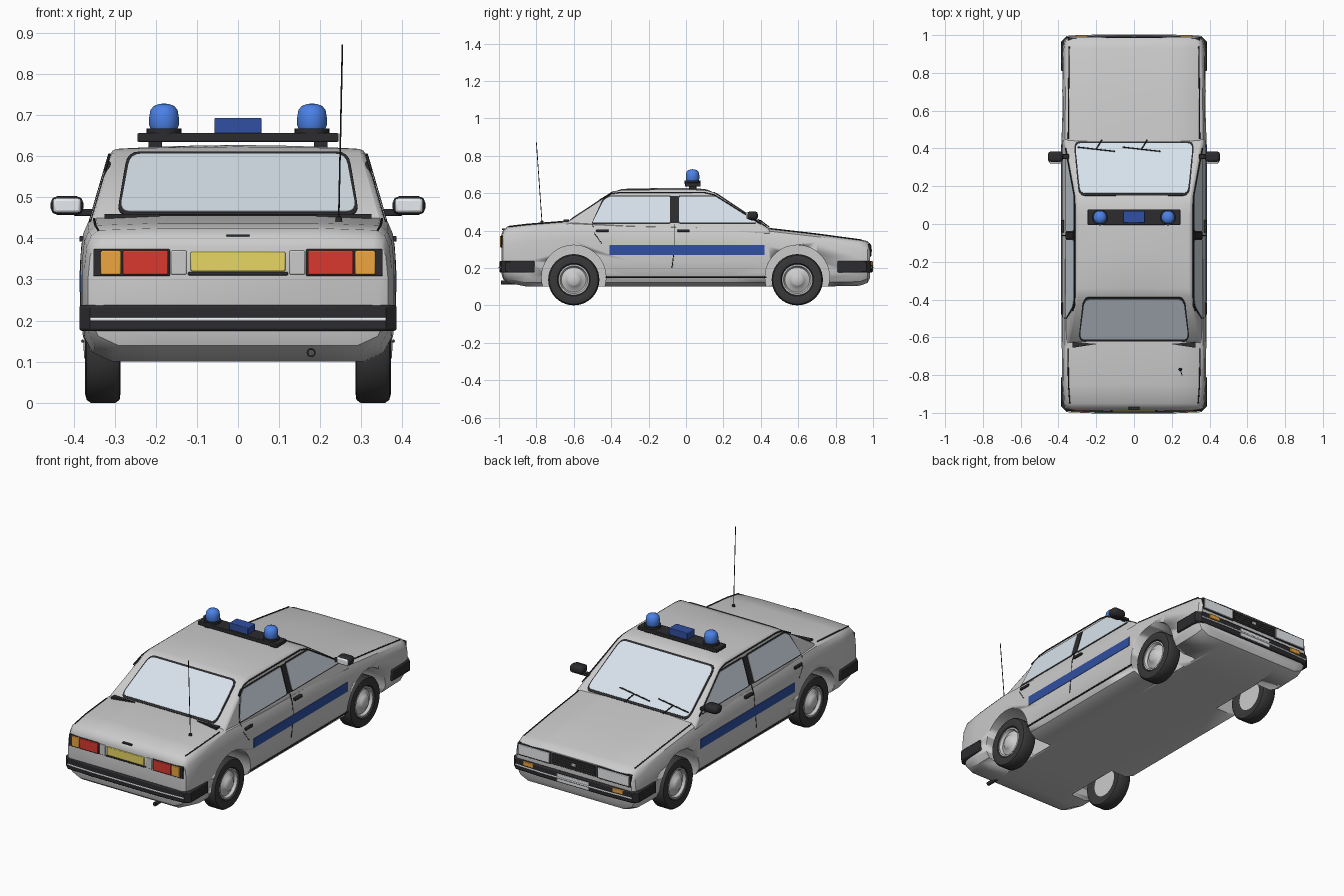
import bpy, bmesh, math
from mathutils import Vector

if "Cube" in bpy.data.objects:
    bpy.data.objects.remove(bpy.data.objects["Cube"])

def mat(name, r, g, b):
    m = bpy.data.materials.new(name)
    m.diffuse_color = (r, g, b, 1)
    m.use_nodes = True
    m.node_tree.nodes["Principled BSDF"].inputs["Base Color"].default_value = m.diffuse_color
    return m

DARK = mat("dark_trim", .025, .025, .028)
TYRE = mat("rubber", .04, .04, .042)
GLASS = mat("glass", .68, .76, .83)
BLUE = mat("stripe_blue", .03, .08, .36)
LAMP = mat("beacon_blue", .07, .22, .8)
RED = mat("red_lens", .7, .04, .03)
AMBER = mat("amber_lens", .85, .38, .05)
YELLOW = mat("yellow_plate", .8, .68, .13)
WHITE = mat("clear_lens", .8, .83, .86)

def finish(name, bm, m=None, bevel=0, seg=2):
    bmesh.ops.recalc_face_normals(bm, faces=bm.faces)
    me = bpy.data.meshes.new(name)
    bm.to_mesh(me)
    bm.free()
    o = bpy.data.objects.new(name, me)
    bpy.context.collection.objects.link(o)
    if m:
        me.materials.append(m)
    if bevel:
        b = o.modifiers.new("bevel", 'BEVEL')
        b.width, b.segments, b.limit_method = bevel, seg, 'ANGLE'
    bpy.ops.object.select_all(action='DESELECT')
    o.select_set(True)
    bpy.context.view_layer.objects.active = o
    bpy.ops.object.shade_smooth_by_angle(angle=math.radians(35))
    return o

def box(name, x, y, z, m=None, bevel=.003):
    bm = bmesh.new()
    bmesh.ops.create_cube(bm, size=1)
    for v in bm.verts:
        v.co = [a[0] + (c + .5) * (a[1] - a[0]) for c, a in zip(v.co, (x, y, z))]
    return finish(name, bm, m, bevel)

def loft(name, rings, m=None, bevel=0, closed=True, caps=True):
    bm = bmesh.new()
    vs = [[bm.verts.new(p) for p in r] for r in rings]
    n = len(vs[0])
    for a, b in zip(vs, vs[1:]):
        for i in range(n if closed else n - 1):
            bm.faces.new((a[i], a[(i + 1) % n], b[(i + 1) % n], b[i]))
    if caps:
        bm.faces.new(vs[0])
        bm.faces.new(vs[-1])
    return finish(name, bm, m, bevel)

def rounded(pts, r, n=4):
    out = []
    for i, p in enumerate(pts):
        p = Vector(p)
        a = p + (Vector(pts[i - 1]) - p).normalized() * r
        b = p + (Vector(pts[(i + 1) % len(pts)]) - p).normalized() * r
        for k in range(n + 1):
            t = k / n
            out.append(a * (1 - t) ** 2 + p * 2 * t * (1 - t) + b * t * t)
    return out

# slab: 2D outline mapped onto a surface, with thickness h0..h1
def slab(name, pts, fn, h0, h1, m, r=0):
    pts = rounded(pts, r) if r else pts
    return loft(name, [[fn(p[0], p[1], h) for p in pts] for h in (h0, h1)], m)

def grow(pts, d):
    c = [sum(p[i] for p in pts) / len(pts) for i in (0, 1)]
    return [[p[i] + math.copysign(d, p[i] - c[i]) for i in (0, 1)] for p in pts]

def lathe(name, prof, centre, axis, m=None, n=40):
    rings = []
    for k in range(n + 1):
        a = 2 * math.pi * k / n
        c, s = math.cos(a), math.sin(a)
        rings.append([Vector(centre) + (Vector((h, r * c, r * s)) if axis == 'x' else
                      Vector((r * c, h, r * s)) if axis == 'y' else Vector((r * c, r * s, h)))
                      for r, h in prof])
    o = loft(name, rings, m, closed=False, caps=False)
    bm = bmesh.new()
    bm.from_mesh(o.data)
    bmesh.ops.remove_doubles(bm, verts=bm.verts, dist=1e-5)
    bmesh.ops.recalc_face_normals(bm, faces=bm.faces)
    bm.to_mesh(o.data)
    bm.free()
    return o

def rod(name, pts, r, m=DARK):
    cu = bpy.data.curves.new(name, 'CURVE')
    cu.dimensions, cu.bevel_depth, cu.bevel_resolution, cu.use_fill_caps = '3D', r, 1, True
    sp = cu.splines.new('POLY')
    sp.points.add(len(pts) - 1)
    for q, p in zip(sp.points, pts):
        q.co = (*p, 1)
    cu.materials.append(m)
    o = bpy.data.objects.new(name, cu)
    bpy.context.collection.objects.link(o)

# Lower body: stations of (y, half width, bottom, top)
stations = [(-.987, .345, .17, .378), (-.978, .365, .14, .402), (-.95, .374, .12, .425), (-.85, .38, .1, .437),
            (-.62, .383, .1, .455), (-.3, .383, .1, .44), (.2, .383, .1, .43), (.44, .383, .1, .415),
            (.7, .38, .1, .385), (.93, .377, .105, .354), (.97, .37, .12, .343), (.985, .355, .15, .33)]

def section(y, w, b, t):
    half = [(.5, b), (.8, b), (.93, b + .022), (.985, b + .06), (1, .235), (1, t - .1), (.985, t - .045),
            (.955, t - .018), (.9, t - .005), (.5, t)]
    return [(w * f, y, z) for f, z in half] + [(-w * f, y, z) for f, z in reversed(half)]

body = loft("lower_body", [section(*s) for s in stations])
for s in (-1, 1):
    for y in (-.6, .595):
        cut = lathe("arch_cutter", [(0, -.16), (.172, -.16), (.172, .16), (0, .16)], (s * .37, y, .15), 'x')
        mod = body.modifiers.new("arch", 'BOOLEAN')
        mod.object, mod.solver = cut, 'EXACT'
        bpy.context.view_layer.objects.active = body
        bpy.ops.object.modifier_apply(modifier=mod.name)
        bpy.data.objects.remove(cut)

# Cabin: side profile with leaning sides and crowned roof
def xs(z):
    return .37 - (z - .40) * .29

profile = [(-.66, .40, 0), (-.635, .445, 0), (-.388, .608, 0), (-.34, .617, .006), (-.15, .617, .01),
           (.05, .617, .01), (.11, .614, .006), (.153, .602, 0), (.44, .412, 0), (.46, .38, 0)]
us = (-1, -.9, -.6, -.3, 0, .3, .6, .9, 1)
loft("cabin", [[(u * xs(z), y, z + c * (1 - u * u)) for y, z, c in profile] for u in us], None, .012)

# Front and rear screens with rubber seals
def screen(p, q):
    (y0, z0), (y1, z1) = p, q
    n = Vector((0, z1 - z0, y0 - y1)).normalized()
    n = n if n.z > 0 else -n
    return lambda x, z, h: Vector((x, y0 + (z - z0) / (z1 - z0) * (y1 - y0), z)) + n * h

front_fn = screen((.44, .412), (.153, .602))
rear_fn = screen((-.635, .445), (-.388, .608))
for name, fn, pts in (("windscreen", front_fn, [(-.312, .422), (.312, .422), (.285, .597), (-.285, .597)]),
                      ("rear_window", rear_fn, [(-.288, .462), (.288, .462), (.262, .602), (-.262, .602)])):
    slab(name + "_seal", grow(pts, .007), fn, -.01, .003, DARK, .03)
    slab(name, pts, fn, -.01, .005, GLASS, .026)
for x in (-.3, -.06):
    rod("wiper", [front_fn(x, .437, .009), front_fn(x + .2, .452, .009)], .003)
    rod("wiper_arm", [(x + .13, .445, .418), front_fn(x + .1, .445, .012)], .003)

rear_glass = [(-.5, .442), (-.085, .442), (-.085, .582), (-.41, .582), (-.44, .562)]
front_glass = [(-.037, .442), (.375, .442), (.35, .463), (.16, .582), (-.037, .582)]
for s in (-1, 1):
    side = lambda y, z, h, s=s: (s * (xs(z) + h), y, z)
    flat = lambda y, z, h, s=s: (s * h, y, z)
    # Side windows, pillar, door seams
    for name, pts in (("rear_door", rear_glass), ("front_door", front_glass)):
        slab(name + "_seal", grow(pts, .006), side, -.01, .002, DARK, .012)
        slab(name + "_window", pts, side, -.01, .004, GLASS, .01)
    slab("centre_pillar", [(-.079, .44), (-.043, .44), (-.043, .584), (-.079, .584)], side, -.01, .005, DARK)
    rod("door_seam", [(s * .363, -.06, .435), (s * .377, -.06, .39), (s * .383, -.06, .32), (s * .382, -.075, .2)], .0025)
    rod("rear_door_seam", [(s * .365, -.5, .435), (s * .379, -.49, .385), (s * .383, -.45, .33)], .002)
    rod("drip_rail", [(s * (xs(z) + .002), y, z) for y, z in
                      ((-.46, .565), (-.4, .597), (-.35, .604), (.1, .603), (.15, .592), (.4, .435))], .0035)
    slab("side_stripe", [(-.41, .27), (.42, .27), (.42, .322), (-.41, .322)], flat, .37, .3855, BLUE)
    rod("sill_trim", [(s * .378, -.43, .15), (s * .378, .43, .15)], .004)
    for y in (-.48, -.045):
        box("door_handle", (s * .365, s * .386), (y, y + .065), (.392, .406), DARK)
    # Lid edge seams
    rod("bonnet_seam", [(s * .348, .45, .41), (s * .346, .7, .381), (s * .343, .94, .349)], .003)
    rod("boot_seam", [(s * .35, -.66, .447), (s * .347, -.85, .432), (s * .34, -.95, .42)], .003)
    slab("deck_vent", [(s * .19, -.635), (s * .325, -.625), (s * .325, -.655)],
         lambda x, y, h: (x, y, h), .44, .459, DARK)
    slab("pillar_vent", [(-.46, .53), (-.44, .53), (-.41, .565), (-.425, .565)], side, -.01, .003, DARK)
    # Door mirror
    box("mirror_arm", (s * .345, s * .4), (.345, .37), (.455, .472), DARK)
    box("mirror_shell", (s * .376, s * .456), (.325, .385), (.457, .503), DARK, .017)
    box("mirror_glass", (s * .383, s * .449), (.321, .335), (.463, .497), WHITE, .006)
    # Tail lamps, headlamps and indicators
    box("tail_lamp_housing", (s * .165, s * .352), (-.989, -.93), (.308, .374), DARK)
    box("tail_lamp_red", (s * .17, s * .28), (-.995, -.95), (.312, .37), RED)
    box("tail_lamp_amber", (s * .285, s * .334), (-.995, -.95), (.312, .37), AMBER)
    box("reverse_lamp", (s * .125, s * .163), (-.992, -.95), (.312, .37))
    box("headlamp_surround", (s * .14, s * .35), (.94, .988), (.258, .327), DARK)
    box("headlamp", (s * .15, s * .342), (.95, .993), (.265, .321), WHITE)
    box("indicator", (s * .245, s * .31), (.95, 1.0), (.212, .236), AMBER)
    # Roof beacon
    box("bar_foot", (s * .185, s * .218), (.015, .055), (.605, .64), DARK)
    lathe("beacon_base", [(0, .65), (.042, .65), (.042, .667), (0, .667)], (s * .18, .035, 0), 'z', DARK)
    lathe("beacon_dome", [(0, .665), (.032, .665), (.036, .675), (.036, .695), (.033, .712), (.025, .722),
                          (.012, .727), (0, .728)], (s * .18, .035, 0), 'z', LAMP)
    # Wheels
    for y in (-.6, .595):
        lathe("tyre", [(.08, -.03), (.115, -.042), (.13, -.04), (.137, -.03), (.137, .03), (.13, .04),
                       (.115, .044), (.088, .04), (.08, .025)], (s * .328, y, .137), 'x', TYRE) if s > 0 else \
            lathe("tyre", [(.08, .03), (.115, .042), (.13, .04), (.137, .03), (.137, -.03), (.13, -.04),
                           (.115, -.044), (.088, -.04), (.08, -.025)], (s * .328, y, .137), 'x', TYRE)
        lathe("wheel_rim", [(0, s * -.03), (.082, s * -.03), (.082, s * .036), (.074, s * .036), (.066, s * .022),
                            (.045, s * .03), (.036, s * .04), (.028, s * .046), (0, s * .048)],
              (s * .328, y, .137), 'x')

# Bumpers: U shapes wrapping the corners, with a pale strip
outer = [(-.386, .81), (-.386, .965), (-.36, .99), (-.2, .997), (.2, .997), (.36, .99), (.386, .965), (.386, .81)]
inner = [(.355, .81), (.355, .94), (-.355, .94), (-.355, .81)]
for name, s in (("front", 1), ("rear", -1)):
    place = lambda x, y, h, s=s: (x, s * y, h)
    o = slab(name + "_bumper", outer + inner, place, .175, .238, DARK)
    b = o.modifiers.new("bevel", 'BEVEL')
    b.width, b.segments, b.limit_method, b.angle_limit = .006, 2, 'ANGLE', math.radians(60)
    rod(name + "_bumper_strip", [(x, s * (y + .001), .203) for x, y in outer[2:6]], .005, WHITE)

# Front end
box("grille", (-.137, .137), (.94, .989), (.262, .325), DARK)
for i in range(4):
    box("grille_slat", (-.13, .13), (.97, .991), (.272 + i * .013, .276 + i * .013), TYRE, 0)
box("grille_boss", (-.012, .012), (.97, .994), (.285, .302))
box("front_plate", (-.1, .1), (.96, 1.0), (.18, .225), WHITE)
box("chin_intake", (-.27, .27), (.94, .982), (.145, .165), DARK)

# Rear end
box("rear_plate", (-.115, .115), (-.994, -.96), (.32, .367), YELLOW)
box("plate_ledge", (-.122, .122), (-.992, -.96), (.31, .318), DARK)
box("boot_handle", (-.028, .028), (-.983, -.95), (.404, .41), DARK, 0)
lathe("exhaust", [(.007, -.99), (.011, -.99), (.011, -.8), (.007, -.8), (.007, -.99)], (.178, 0, .122), 'y', DARK, 16)

# Roof bar and aerial
box("light_bar", (-.245, .245), (-.005, .078), (.635, .656), DARK)
box("bar_siren", (-.057, .057), (.005, .07), (.654, .693), BLUE)
lathe("aerial_base", [(0, .44), (.009, .44), (.007, .452), (0, .455)], (.245, -.77, 0), 'z', DARK, 16)
rod("aerial", [(.245, -.77, .445), (.254, -.8, .872)], .002)
